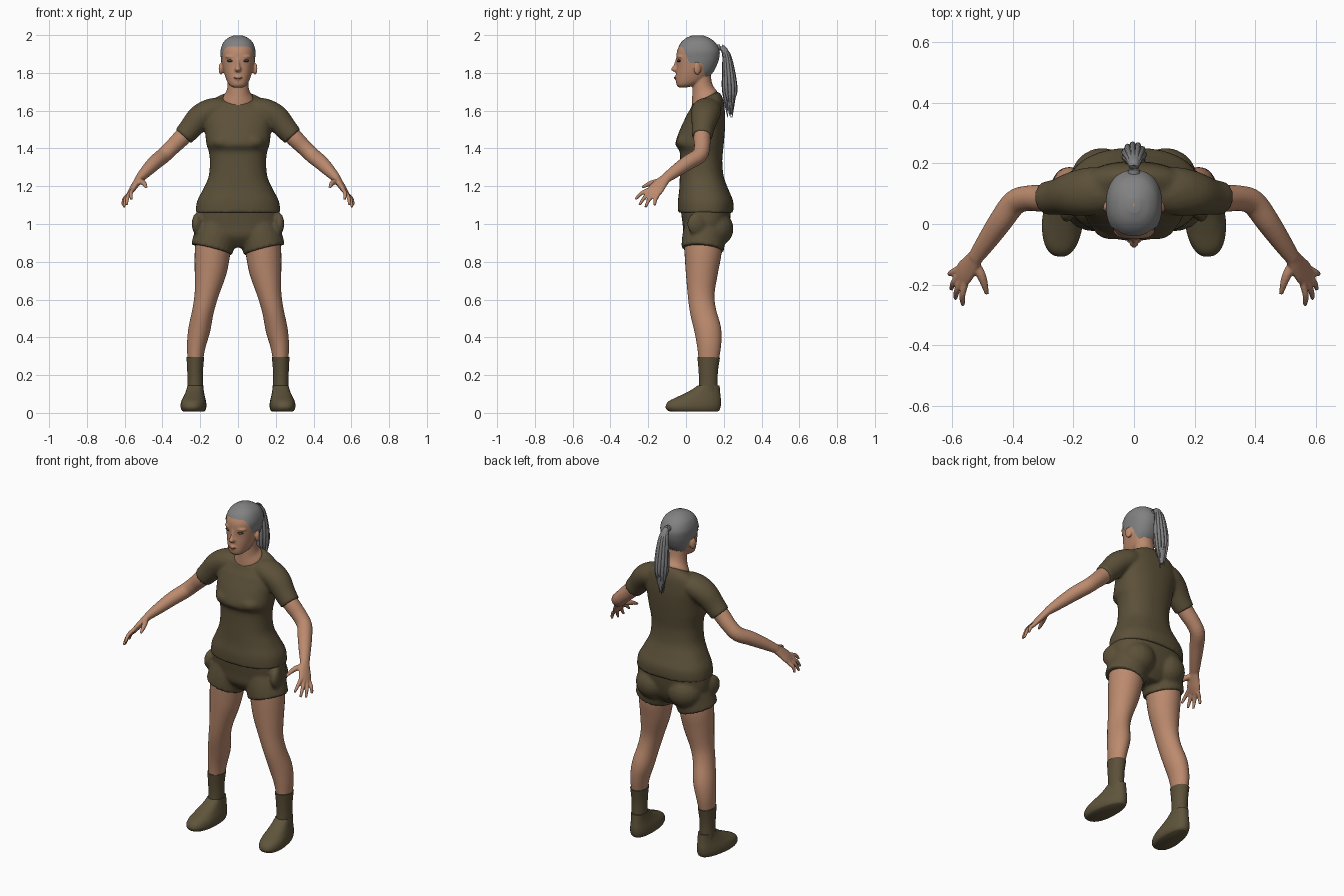
import bpy, bmesh, math
from mathutils import Vector, Matrix


def material(name, rgb):
    m = bpy.data.materials.new(name)
    m.diffuse_color = (*rgb, 1)
    return m


SKIN = material("skin", (0.50, 0.255, 0.155))
OLIVE = material("olive_cloth", (0.105, 0.080, 0.040))
SHOE = material("olive_shoe", (0.115, 0.090, 0.045))
HAIR = material("grey_hair", (0.22, 0.22, 0.225))
DARK = material("dark_lash", (0.03, 0.025, 0.025))
EYE = material("grey_eye", (0.22, 0.25, 0.25))
LIP = material("lip", (0.33, 0.13, 0.09))


def dense(keys, k):
    """Catmull-Rom interpolation of tuples."""
    out = []
    for i in range(len(keys) - 1):
        a, b, c, d = (keys[max(0, min(len(keys) - 1, i + j))] for j in (-1, 0, 1, 2))
        for s in range(k):
            t = s / k
            out.append([0.5 * (2 * q + (r - p) * t + (2 * p - 5 * q + 4 * r - w) * t * t
                               + (3 * q - p - 3 * r + w) * t ** 3) for p, q, r, w in zip(a, b, c, d)])
    return out + [list(keys[-1])]


def skin_rings(bm, rings):
    vs = [[bm.verts.new(p) for p in r] for r in rings]
    n = len(vs[0])
    for a, b in zip(vs, vs[1:]):
        for i in range(n):
            bm.faces.new((a[i], a[(i + 1) % n], b[(i + 1) % n], b[i]))
    bm.faces.new(vs[0][::-1])
    bm.faces.new(vs[-1])


def stack(bm, keys, power=2.0, n=40, k=4, grow=0.0, tilt=None):
    """Horizontal sections (z, half width, front y, back y)."""
    rings = []
    for z, rx, yf, yb in dense(keys, k):
        cy, ry, rx, ring = (yf + yb) / 2, (yb - yf) / 2 + grow, rx + grow, []
        for i in range(n):
            c, s = math.cos(math.tau * i / n), math.sin(math.tau * i / n)
            y = ry * math.copysign(abs(s) ** (2 / power), s)
            slope = tilt(z) if tilt else 0
            ring.append((rx * math.copysign(abs(c) ** (2 / power), c), cy + y, z + slope * y))
        rings.append(ring)
    skin_rings(bm, rings)


def tube(bm, keys, ref=(0, 1, 0), n=24, k=4):
    """Sections along a path (x, y, z, radius across ref, radius along ref)."""
    pts, rings = dense(keys, k), []
    for i, p in enumerate(pts):
        t = (Vector(pts[min(i + 1, len(pts) - 1)][:3]) - Vector(pts[max(i - 1, 0)][:3])).normalized()
        u = Vector(ref)
        u = (u - t * u.dot(t)).normalized()
        v = t.cross(u)
        rings.append([Vector(p[:3]) + v * (p[3] * math.cos(math.tau * j / n))
                      + u * (p[4] * math.sin(math.tau * j / n)) for j in range(n)])
    skin_rings(bm, rings)


def ball(bm, centre, size, turn=0.0):
    m = Matrix.Translation(centre) @ Matrix.Rotation(turn, 4, 'Z') @ Matrix.Diagonal((*size, 1))
    bmesh.ops.create_uvsphere(bm, u_segments=20, v_segments=12, radius=1, matrix=m)


def finish(bm, name, mat, mirror=False, voxel=0, smooth=3):
    bmesh.ops.recalc_face_normals(bm, faces=bm.faces)
    me = bpy.data.meshes.new(name)
    bm.to_mesh(me)
    bm.free()
    me.materials.append(mat)
    ob = bpy.data.objects.new(name, me)
    bpy.context.collection.objects.link(ob)
    bpy.context.view_layer.objects.active = ob
    ob.select_set(True)
    bpy.ops.object.shade_smooth_by_angle(angle=math.radians(50))
    ob.select_set(False)
    if mirror:
        ob.modifiers.new("mirror", 'MIRROR').use_mirror_merge = False
    if voxel:
        r = ob.modifiers.new("blend", 'REMESH')
        r.mode, r.voxel_size, r.use_smooth_shade = 'VOXEL', voxel, True
        s = ob.modifiers.new("soften", 'SMOOTH')
        s.factor, s.iterations = 0.5, smooth
    return ob


# Head, nose, ears and neck
HEAD = [(1.722, .022, -.037, .0), (1.735, .045, -.049, .05), (1.76, .06, -.053, .1),
        (1.80, .074, -.052, .138), (1.84, .083, -.05, .16), (1.88, .088, -.051, .173),
        (1.92, .089, -.046, .174), (1.96, .075, -.024, .153), (1.985, .05, .005, .12),
        (1.999, .018, .04, .085)]
bm = bmesh.new()
stack(bm, HEAD, 2.25)
stack(bm, [(1.875, .007, -.055, -.02), (1.84, .011, -.067, -.02), (1.819, .018, -.08, -.02),
           (1.806, .013, -.066, -.02)], n=16)
stack(bm, [(1.785, .012, -.058, -.02), (1.776, .025, -.063, -.02), (1.764, .015, -.059, -.02)], n=16)
stack(bm, [(1.62, .08, .035, .16), (1.667, .08, .032, .165), (1.70, .062, .033, .15),
           (1.74, .055, .034, .138), (1.80, .055, .04, .13)],
      tilt=lambda z: max(0, min(.5, (1.76 - z) * 6)))
for s in (-1, 1):
    ball(bm, (s * .09, .06, 1.822), (.011, .021, .032), s * .35)
    ball(bm, (s * .045, -.034, 1.885), (.027, .012, .007), s * .45)
finish(bm, "head_and_neck", SKIN, voxel=.0055, smooth=2)

# Eyes and mouth
for name, mat, size, dy in (("eye_lashes", DARK, (.018, .006, .0065), 0),
                            ("eyes", EYE, (.012, .006, .004), -.002)):
    bm = bmesh.new()
    ball(bm, (.043, -.038 + dy, 1.864), size, .42)
    finish(bm, name, mat, mirror=True)
bm = bmesh.new()
ball(bm, (0, -.057, 1.774), (.023, .006, .006))
finish(bm, "mouth", LIP)


# Swept back hair: head shell trimmed along the hairline
def hairline(y):
    if y < -.02:
        return 1.94
    if y < .02:
        return 1.94 - (y + .02) * 2.2
    return 1.852 if y < .085 else max(1.765, 1.852 - (y - .085) * 4)


bm = bmesh.new()
stack(bm, HEAD, 2.25, n=96, k=10, grow=.003)
bmesh.ops.delete(bm, geom=[f for f in bm.faces if f.calc_center_median().z
                           < hairline(f.calc_center_median().y)], context='FACES')
finish(bm, "hair_cap", HAIR)

# Ponytail: core with overlapping strands
bm = bmesh.new()
tube(bm, [(0, .15, 1.925, .024, .022), (0, .19, 1.935, .017, .015), (0, .213, 1.90, .023, .018),
          (0, .222, 1.83, .031, .026), (0, .23, 1.74, .034, .03), (0, .237, 1.66, .026, .022),
          (0, .235, 1.58, .008, .008)])
for i in range(11):
    a = math.tau * i / 11
    c, s, drop = math.cos(a), math.sin(a), .035 * ((i * 5) % 4)
    tube(bm, [(.008 * c, .185 + .006 * s, 1.935, .007, .007), (.02 * c, .213 + .014 * s, 1.90, .008, .008),
              (.031 * c, .226 + .026 * s, 1.80, .010, .010), (.031 * c, .232 + .032 * s, 1.70, .009, .009),
              (.012 * c, .234 + .013 * s, 1.565 + drop, .002, .002)], ref=(1, 0, 0), n=8)
finish(bm, "ponytail", HAIR)

# T-shirt: torso and sleeves blended together
bm = bmesh.new()
stack(bm, [(1.06, .225, -.042, .25), (1.12, .217, -.043, .25), (1.18, .187, -.036, .226),
           (1.25, .156, -.033, .2), (1.33, .149, -.031, .192), (1.385, .155, -.034, .196),
           (1.425, .168, -.056, .2), (1.50, .175, -.032, .206), (1.57, .185, .0, .207),
           (1.625, .17, .018, .2), (1.655, .125, .028, .182), (1.667, .088, .03, .168)],
      2.3, tilt=lambda z: max(0, min(.5, (z - 1.58) * 6)))
for s in (-1, 1):
    tube(bm, [(s * .08, .11, 1.615, .055, .07), (s * .14, .108, 1.60, .065, .08),
              (s * .2, .1, 1.565, .068, .073), (s * .25, .09, 1.508, .061, .06),
              (s * .29, .085, 1.463, .055, .055)])
    ball(bm, (s * .075, .02, 1.435), (.072, .072, .05))
finish(bm, "t_shirt", OLIVE, voxel=.009)

# Shorts: hips, leg openings, seat and side pockets
bm = bmesh.new()
stack(bm, [(.875, .09, .04, .17), (.93, .19, -.008, .21), (1.0, .222, -.018, .23),
           (1.09, .218, -.03, .24)], 2.3)
for s in (-1, 1):
    tube(bm, [(s * .105, .112, 1.0, .105, .115), (s * .122, .095, .93, .112, .115),
              (s * .139, .088, .865, .113, .113)])
    ball(bm, (s * .105, .145, .975), (.105, .107, .1))
    ball(bm, (s * .212, .06, 1.0), (.03, .055, .062), s * .3)
finish(bm, "shorts", OLIVE, voxel=.009)

# Bare legs
bm = bmesh.new()
tube(bm, [(.125, .09, .95, .095, .1), (.135, .09, .85, .094, .098), (.145, .084, .75, .085, .086),
          (.166, .08, .63, .064, .071), (.185, .09, .54, .057, .069), (.205, .115, .44, .058, .071),
          (.22, .122, .36, .05, .064), (.226, .12, .28, .041, .053), (.227, .118, .2, .036, .044),
          (.227, .118, .1, .034, .042)], n=32)
finish(bm, "legs", SKIN, mirror=True)

# Socks
bm = bmesh.new()
tube(bm, [(.226, .12, .295, .047, .06), (.227, .118, .23, .042, .052), (.227, .118, .17, .041, .049),
          (.227, .118, .11, .042, .052)], n=32)
finish(bm, "socks", OLIVE, mirror=True)

# Shoes, toes turned slightly out
bm = bmesh.new()
stack(bm, [(.008, .054, -.088, .17), (.016, .061, -.102, .178), (.035, .066, -.109, .184),
           (.062, .063, -.092, .186), (.09, .055, -.035, .183), (.12, .048, .025, .18),
           (.145, .045, .062, .178)], 2.4)
for v in bm.verts:
    v.co.x *= 1.04 - max(0, v.co.y) * 1.0
bmesh.ops.transform(bm, verts=bm.verts, matrix=Matrix.Translation((.225, .12, 0))
                    @ Matrix.Rotation(.1, 4, 'Z') @ Matrix.Translation((0, -.12, 0)))
finish(bm, "shoes", SHOE, mirror=True)

# Arms with palm, fingers and thumb
bm = bmesh.new()
across = Vector((.437, .749, -.5))
knuckle = Vector((.572, -.175, 1.165))
tube(bm, [(.25, .09, 1.51, .045, .045), (.3, .085, 1.455, .046, .045), (.35, .085, 1.405, .042, .042),
          (.395, .07, 1.362, .041, .042), (.44, .01, 1.325, .039, .04), (.485, -.055, 1.28, .032, .034),
          (.525, -.112, 1.238, .022, .027)])
tube(bm, [(.518, -.102, 1.246, .022, .026), (.54, -.135, 1.213, .019, .036),
          (.56, -.16, 1.183, .016, .042), (.575, -.18, 1.16, .011, .038)], ref=across)
tips = [(.565, -.268, 1.13), (.59, -.247, 1.10), (.604, -.215, 1.088), (.61, -.165, 1.098)]
for i, tip in enumerate(tips):
    base, tip = knuckle + across * (.021 * i - .0315), Vector(tip)
    mid = base.lerp(tip, .5) + Vector((.006, -.004, .006))
    start = base.lerp(Vector((.535, -.13, 1.22)), .3)
    tube(bm, [(*start, .010, .010), (*base, .0115, .0115), (*mid, .0105, .0105), (*tip, .007, .007)],
         ref=across, n=12)
tube(bm, [(.53, -.125, 1.228, .015, .017), (.507, -.165, 1.222, .015, .016),
          (.494, -.2, 1.21, .012, .012), (.486, -.232, 1.194, .007, .007)], ref=(1, 0, 0), n=12)
finish(bm, "arms", SKIN, mirror=True, voxel=.005, smooth=2)
